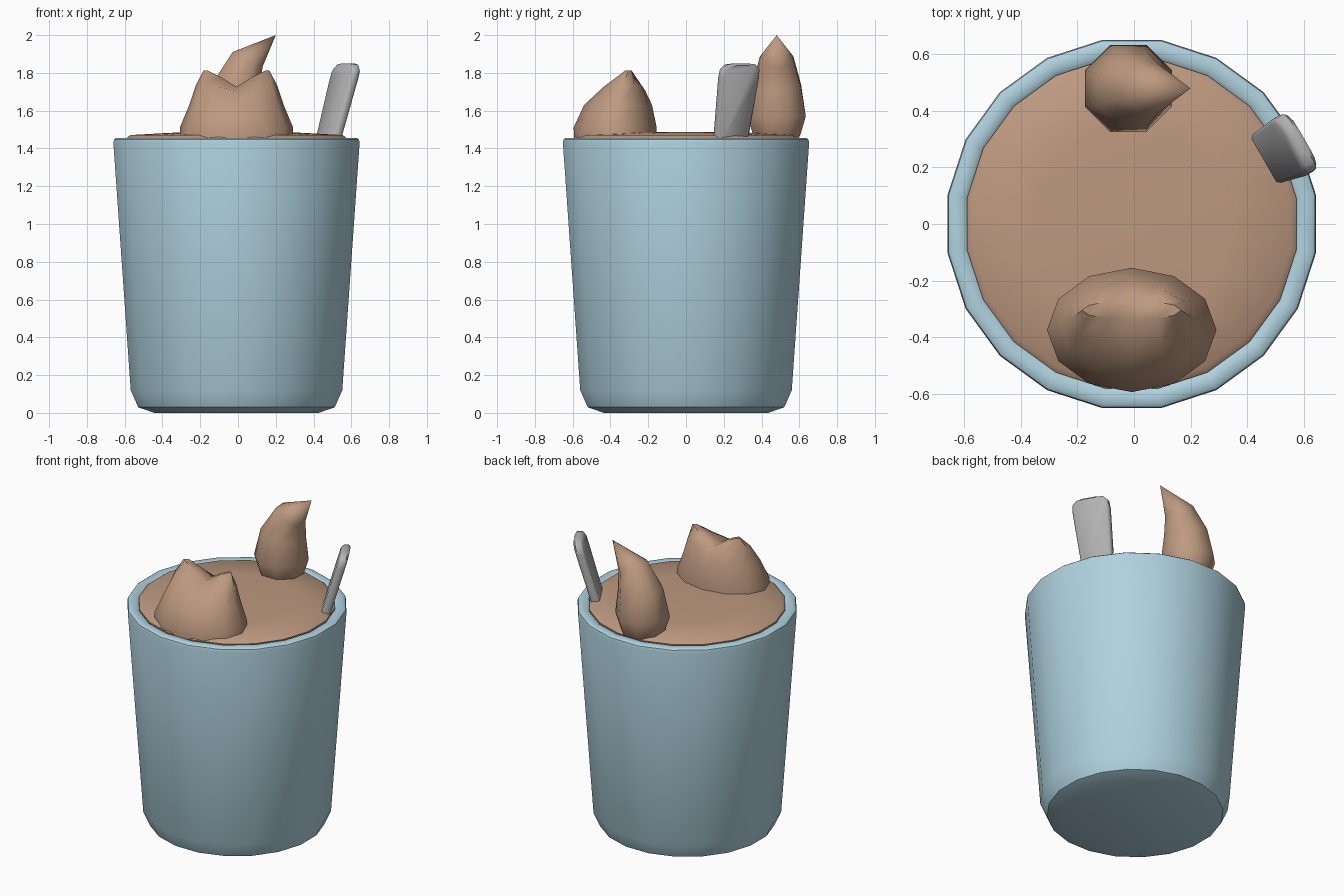
import bpy, bmesh, math
from mathutils import Vector

if "Cube" in bpy.data.objects:
    bpy.data.objects.remove(bpy.data.objects["Cube"])

CX = -0.008


def material(name, rgb):
    m = bpy.data.materials.new(name)
    m.diffuse_color = (*rgb, 1)
    m.use_nodes = True
    m.node_tree.nodes["Principled BSDF"].inputs["Base Color"].default_value = m.diffuse_color
    return m


BLUE = material("pale blue", (0.43, 0.64, 0.73))
BROWN = material("cocoa brown", (0.51, 0.32, 0.215))
GREY = material("metal grey", (0.45, 0.45, 0.45))


def finish(name, bm, mat, angle):
    bmesh.ops.recalc_face_normals(bm, faces=bm.faces)
    me = bpy.data.meshes.new(name)
    bm.to_mesh(me)
    bm.free()
    me.materials.append(mat)
    ob = bpy.data.objects.new(name, me)
    bpy.context.collection.objects.link(ob)
    bpy.ops.object.select_all(action='DESELECT')
    ob.select_set(True)
    bpy.context.view_layer.objects.active = ob
    bpy.ops.object.shade_smooth_by_angle(angle=math.radians(angle))
    return ob


def loft(name, rings, mat, angle, tip=None):
    """Skin a stack of point rings, capped at the start and at the end (or a tip)."""
    bm = bmesh.new()
    vr = [[bm.verts.new(p) for p in r] for r in rings]
    n = len(vr[0])
    for a, b in zip(vr, vr[1:]):
        for i in range(n):
            j = (i + 1) % n
            bm.faces.new((a[i], a[j], b[j], b[i]))
    bm.faces.new(vr[0])
    if tip is None:
        bm.faces.new(vr[-1])
    else:
        t = bm.verts.new(tip)
        for i in range(n):
            bm.faces.new((vr[-1][i], vr[-1][(i + 1) % n], t))
    return finish(name, bm, mat, angle)


def angles(n):
    return [2 * math.pi * (i + 0.5) / n for i in range(n)]


def round_ring(r, z, n=20):
    return [(CX + r * math.cos(a), r * math.sin(a), z) for a in angles(n)]


# cup: tapered 20-sided wall with a soft foot and rounded rim
cup = [(0.44, 0), (0.527, 0.03), (0.567, 0.12), (0.66, 1.43), (0.656, 1.448),
       (0.645, 1.456), (0.605, 1.456), (0.59, 1.445), (0.585, 1.38)]
loft("cup", [round_ring(r, z) for r, z in cup], BLUE, 40)

# drink surface, gently domed
drink = [(0.58, 1.39), (0.59, 1.455), (0.57, 1.471), (0.35, 1.483)]
loft("drink", [round_ring(r, z) for r, z in drink], BROWN, 50, tip=(CX, 0, 1.488))

# curled splash at the back: x, z, radius, tilt of each ring
curl = [(-0.02, 1.42, 0.10, 0), (-0.02, 1.47, 0.135, 0), (-0.02, 1.57, 0.167, 0),
        (-0.005, 1.73, 0.14, 8), (0.05, 1.87, 0.096, 27)]
rings = []
for x, z, r, tilt in curl:
    t = math.radians(tilt)
    rings.append([(x + r * math.cos(a) * math.cos(t), 0.48 + r * math.sin(a),
                   z - r * math.cos(a) * math.sin(t)) for a in angles(8)])
loft("curled_splash", rings, BROWN, 60, tip=(0.2, 0.48, 2.0))

# two-peaked splash at the front: z, half width, y front, y back, notch depth
mound = [(1.42, 0.30, -0.59, -0.16, 0), (1.51, 0.30, -0.595, -0.155, 0),
         (1.63, 0.25, -0.54, -0.18, 0), (1.735, 0.215, -0.45, -0.215, 0.03),
         (1.812, 0.175, -0.34, -0.27, 0.085)]
rings = []
for z, w, y0, y1, notch in mound:
    ring = []
    for i in range(12):
        a = math.pi * i / 6
        x = w * math.cos(a)
        y = (y0 + y1) / 2 + (y1 - y0) / 2 * math.sin(a)
        ring.append((x - 0.008, y, z - notch * max(0, 1 - abs(x) / 0.14)))
    rings.append(ring)
# close the peaks with strips running front to back across the notch
bm = bmesh.new()
vr = [[bm.verts.new(p) for p in r] for r in rings]
for a, b in zip(vr, vr[1:]):
    for i in range(12):
        j = (i + 1) % 12
        bm.faces.new((a[i], a[j], b[j], b[i]))
top = vr[-1]
bm.faces.new((top[0], top[1], top[11]))
for i in range(1, 5):
    bm.faces.new((top[i], top[i + 1], top[11 - i], top[12 - i]))
bm.faces.new((top[5], top[6], top[7]))
bm.faces.new(vr[0])
finish("two_peaked_splash", bm, BROWN, 45)

# spoon handle: flat bar leaning out over the rim, widening to a rounded end
u = Vector((0.5, -0.866, 0))
nrm = Vector((0.866, 0.5, 0))
low, high = Vector((0.485, 0.24, 1.475)), Vector((0.582, 0.288, 1.85))
outline = [(-0.095, -0.2), (-0.116, 0.8), (-0.112, 0.92), (-0.085, 0.985), (-0.04, 1.0),
           (0.04, 1.0), (0.085, 0.985), (0.112, 0.92), (0.116, 0.8), (0.095, -0.2)]
rings = []
for off, s in ((-0.028, 0.88), (-0.015, 1), (0.015, 1), (0.028, 0.88)):
    rings.append([low.lerp(high, t - (1 - s) * 0.25 * max(t, 0)) + u * w * s + nrm * off
                  for w, t in outline])
loft("spoon_handle", rings, GREY, 50)
